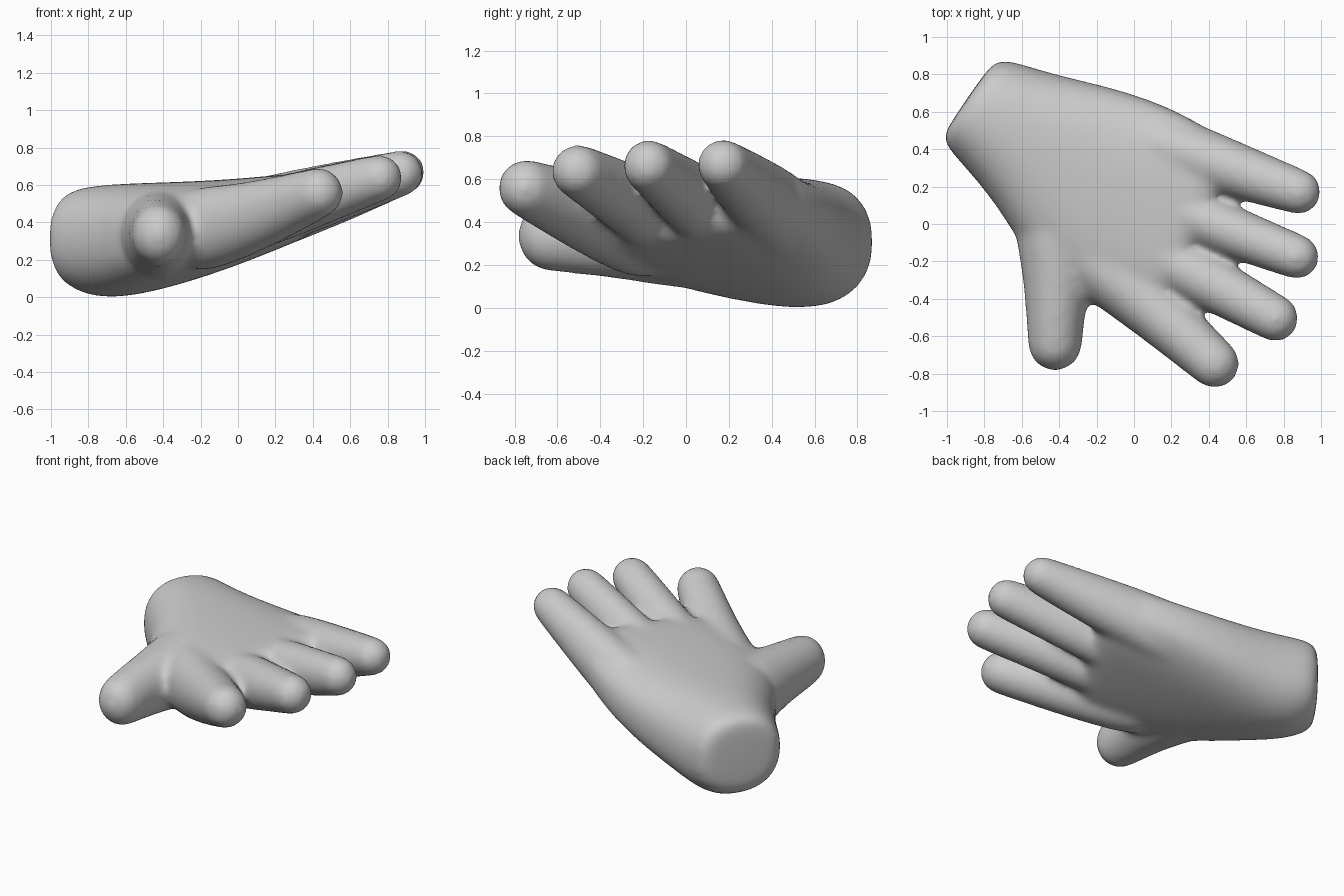
import bpy, bmesh, math
from mathutils import Vector

if "Cube" in bpy.data.objects:
    bpy.data.objects.remove(bpy.data.objects["Cube"])

SIDES = 32
bm = bmesh.new()


def ring(centre, u, v, power=2.0):
    """Superellipse cross-section spanned by half-axes u and v."""
    verts = []
    for i in range(SIDES):
        a = 2 * math.pi * i / SIDES
        c, s = math.cos(a), math.sin(a)
        c = math.copysign(abs(c) ** (2 / power), c)
        s = math.copysign(abs(s) ** (2 / power), s)
        verts.append(bm.verts.new(centre + u * c + v * s))
    return verts


def skin(rings):
    """Closed loft through a list of rings."""
    for a, b in zip(rings, rings[1:]):
        for i in range(SIDES):
            j = (i + 1) % SIDES
            bm.faces.new((a[i], a[j], b[j], b[i]))
    bm.faces.new(rings[0][::-1])
    bm.faces.new(rings[-1])


def finger(points):
    """Tapered finger; points are (x, y, z, half width, half height), tip centre last."""
    pos = [Vector(p[:3]) for p in points]
    rings = []
    for i, p in enumerate(points):
        d = (pos[min(i + 1, len(pos) - 1)] - pos[max(i - 1, 0)]).normalized()
        u = Vector((-d.y, d.x, 0)).normalized()
        v = d.cross(u)
        rings.append(ring(pos[i], u * p[3], v * p[4]))
    for k in range(1, 6):                      # rounded tip
        a = math.radians(k * 16.5)
        c, s = math.cos(a), math.sin(a)
        rings.append(ring(pos[-1] + d * p[3] * s, u * p[3] * c, v * p[4] * c))
    skin(rings)


# wrist and palm: outer edge point, thumb-side edge point, half height, squareness
palm = [
    ((-0.785, 0.83, 0.315), (-1.01, 0.50, 0.315), 0.20, 2.3),
    ((-0.72, 0.89, 0.315), (-1.03, 0.44, 0.315), 0.258, 2.3),
    ((-0.60, 0.855, 0.295), (-0.91, 0.31, 0.295), 0.305, 2.2),
    ((-0.40, 0.795, 0.315), (-0.73, 0.10, 0.30), 0.303, 2.3),
    ((-0.15, 0.74, 0.355), (-0.59, -0.15, 0.315), 0.280, 2.5),
    ((0.10, 0.665, 0.41), (-0.37, -0.38, 0.345), 0.245, 2.7),
    ((0.30, 0.57, 0.47), (-0.12, -0.46, 0.385), 0.21, 3.0),
    ((0.45, 0.48, 0.51), (0.06, -0.48, 0.425), 0.185, 3.0),
    ((0.57, 0.34, 0.54), (0.165, -0.42, 0.455), 0.15, 3.0),
]
rings = []
for a, b, h, power in palm:
    a, b = Vector(a), Vector(b)
    rings.append(ring((a + b) / 2, (a - b) / 2, Vector((0, 0, h)), power))
skin(rings)

# four fingers, little finger first, then the thumb
finger([(-0.10, 0.48, 0.37, 0.18, 0.22), (0.18, 0.42, 0.455, 0.175, 0.20), (0.52, 0.295, 0.555, 0.152, 0.170), (0.88, 0.172, 0.667, 0.122, 0.121)])
finger([(0.10, 0.13, 0.43, 0.16, 0.20), (0.44, -0.01, 0.535, 0.142, 0.167), (0.87, -0.175, 0.662, 0.122, 0.125)])
finger([(0.00, -0.10, 0.40, 0.17, 0.20), (0.32, -0.265, 0.505, 0.152, 0.167), (0.755, -0.504, 0.637, 0.127, 0.127)])
finger([(-0.32, -0.10, 0.34, 0.20, 0.24), (-0.12, -0.27, 0.375, 0.185, 0.22), (0.12, -0.465, 0.44, 0.163, 0.185), (0.43, -0.745, 0.558, 0.135, 0.136)])
finger([(-0.43, 0.15, 0.32, 0.24, 0.26), (-0.41, -0.12, 0.335, 0.21, 0.23), (-0.41, -0.33, 0.34, 0.180, 0.202), (-0.42, -0.47, 0.34, 0.159, 0.188),
        (-0.422, -0.64, 0.335, 0.146, 0.165)])

bmesh.ops.recalc_face_normals(bm, faces=bm.faces)
mesh = bpy.data.meshes.new("hand")
bm.to_mesh(mesh)
bm.free()
hand = bpy.data.objects.new("hand", mesh)
bpy.context.collection.objects.link(hand)

# fuse the overlapping parts and soften the webs between fingers
sub = hand.modifiers.new("round", 'SUBSURF')
sub.levels = sub.render_levels = 1
fuse = hand.modifiers.new("fuse", 'REMESH')
fuse.mode = 'VOXEL'
fuse.voxel_size = 0.02
fuse.use_smooth_shade = True
soft = hand.modifiers.new("soften", 'SMOOTH')
soft.factor = 0.5
soft.iterations = 20
